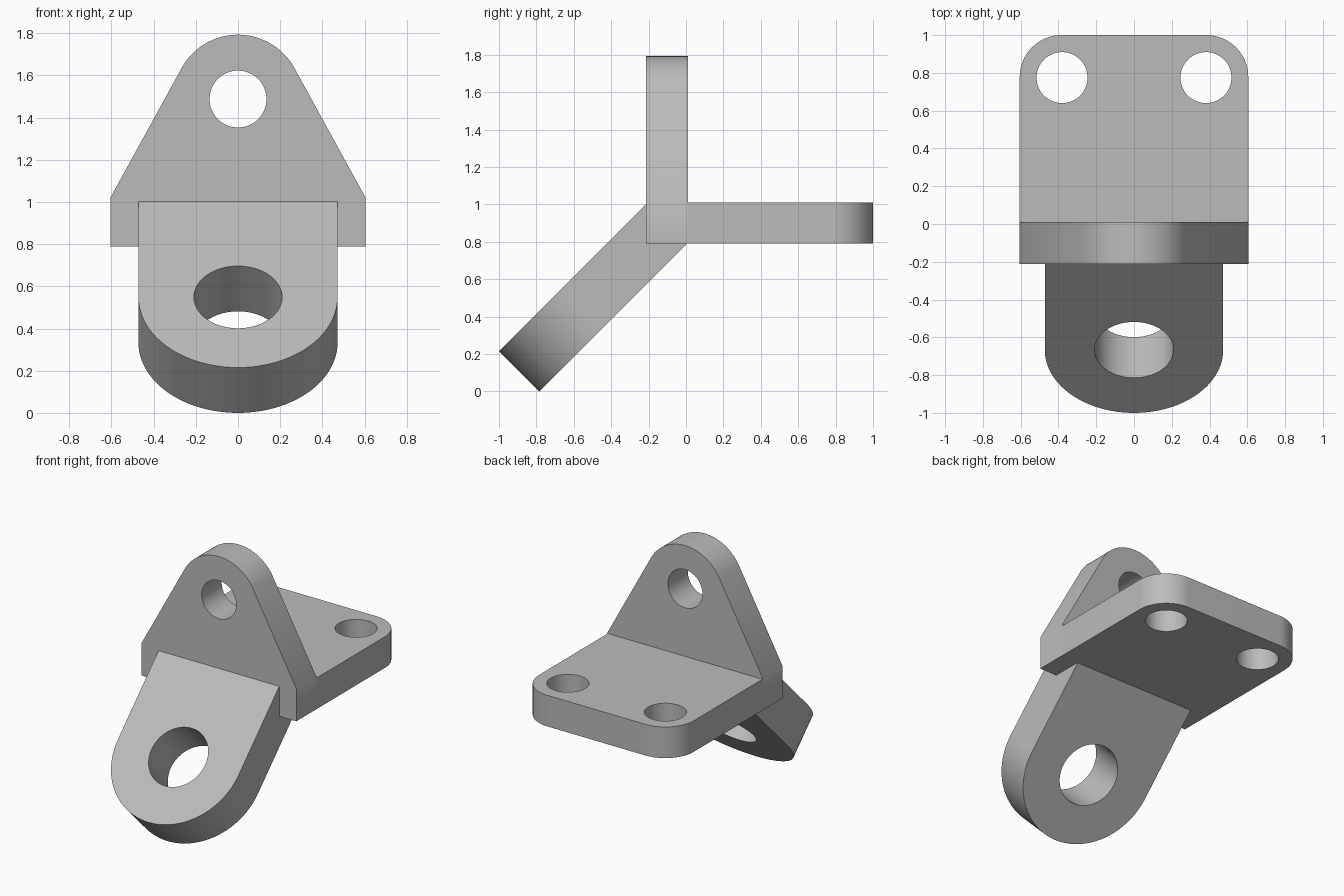
import bpy, bmesh
from math import cos, sin, acos, atan2, hypot, pi, radians, sqrt
from mathutils import Matrix, Vector

if "Cube" in bpy.data.objects:
    bpy.data.objects.remove(bpy.data.objects["Cube"])

grey = bpy.data.materials.new("plain_grey")
grey.use_nodes = True
GREY = (0.5, 0.5, 0.5, 1)
grey.diffuse_color = GREY
grey.node_tree.nodes["Principled BSDF"].inputs["Base Color"].default_value = GREY


def arc(cx, cy, r, start, end, steps=32):
    """Points along a circular arc."""
    angles = [start + (end - start) * i / steps for i in range(steps + 1)]
    return [(cx + r * cos(a), cy + r * sin(a)) for a in angles]


def plate(name, outline, holes, depth, matrix):
    """Flat profile with round holes, extruded along its local z."""
    bm = bmesh.new()
    loops = [outline] + [arc(x, y, r, 0, 2 * pi, 64)[:-1] for x, y, r in holes]
    for pts in loops:
        verts = [bm.verts.new((x, y, 0)) for x, y in pts]
        for a, b in zip(verts, verts[1:] + verts[:1]):
            bm.edges.new((a, b))
    bmesh.ops.triangle_fill(bm, edges=bm.edges[:], use_beauty=True, normal=(0, 0, 1))
    grown = bmesh.ops.extrude_face_region(bm, geom=bm.faces[:], use_keep_orig=True)
    top = [g for g in grown["geom"] if isinstance(g, bmesh.types.BMVert)]
    bmesh.ops.translate(bm, verts=top, vec=(0, 0, depth))
    bmesh.ops.recalc_face_normals(bm, faces=bm.faces[:])
    bm.transform(matrix)
    mesh = bpy.data.meshes.new(name)
    bm.to_mesh(mesh)
    bm.free()
    mesh.materials.append(grey)
    obj = bpy.data.objects.new(name, mesh)
    bpy.context.collection.objects.link(obj)
    bpy.ops.object.select_all(action="DESELECT")
    obj.select_set(True)
    bpy.context.view_layer.objects.active = obj
    bpy.ops.object.shade_smooth_by_angle(angle=radians(30))
    return obj


HALF = 0.605                   # half width of the bracket
FRONT, BACK = -0.213, 0.01     # upright plate faces
LOW, HIGH = 0.79, 1.01         # base plate faces

# Horizontal base plate with two rounded corners and bolt holes
r, cx, cy = 0.222, HALF - 0.222, 1 - 0.222
outline = ([(-HALF, BACK), (HALF, BACK)] + arc(cx, cy, r, 0, pi / 2)
           + arc(-cx, cy, r, pi / 2, pi))
plate("base_plate", outline, [(s * 0.381, 0.775, 0.135) for s in (-1, 1)],
      HIGH - LOW, Matrix.Translation((0, 0, LOW)))

# Upright plate tapering tangentially into a round top
r, cz, shoulder = 0.305, 1.488, 1.02
drop = shoulder - cz
tangent = atan2(drop, HALF) + acos(r / hypot(HALF, drop))
outline = ([(-HALF, LOW), (HALF, LOW), (HALF, shoulder)]
           + arc(0, cz, r, tangent, pi - tangent, 48) + [(-HALF, shoulder)])
plate("upright_plate", outline, [(0, cz, 0.135)], BACK - FRONT,
      Matrix.Translation((0, BACK, 0)) @ Matrix.Rotation(pi / 2, 4, "X"))

# Sloping arm with a round end, hanging down at 45 degrees
r, length, thick = 0.472, 0.787 * sqrt(2), 0.215 * sqrt(2)
mid = length - r
outline = [(r, 0), (-r, 0)] + [(x, -y) for x, y in arc(0, -mid, r, pi, 0, 64)]
outline = [(-r, 0), (r, 0)] + arc(0, -mid, r, 0, -pi, 64)
plate("sloping_arm", outline, [(0, -mid, 0.209)], thick,
      Matrix.Translation((0, 0.002, LOW - 0.003)) @ Matrix.Rotation(pi / 4, 4, "X"))
